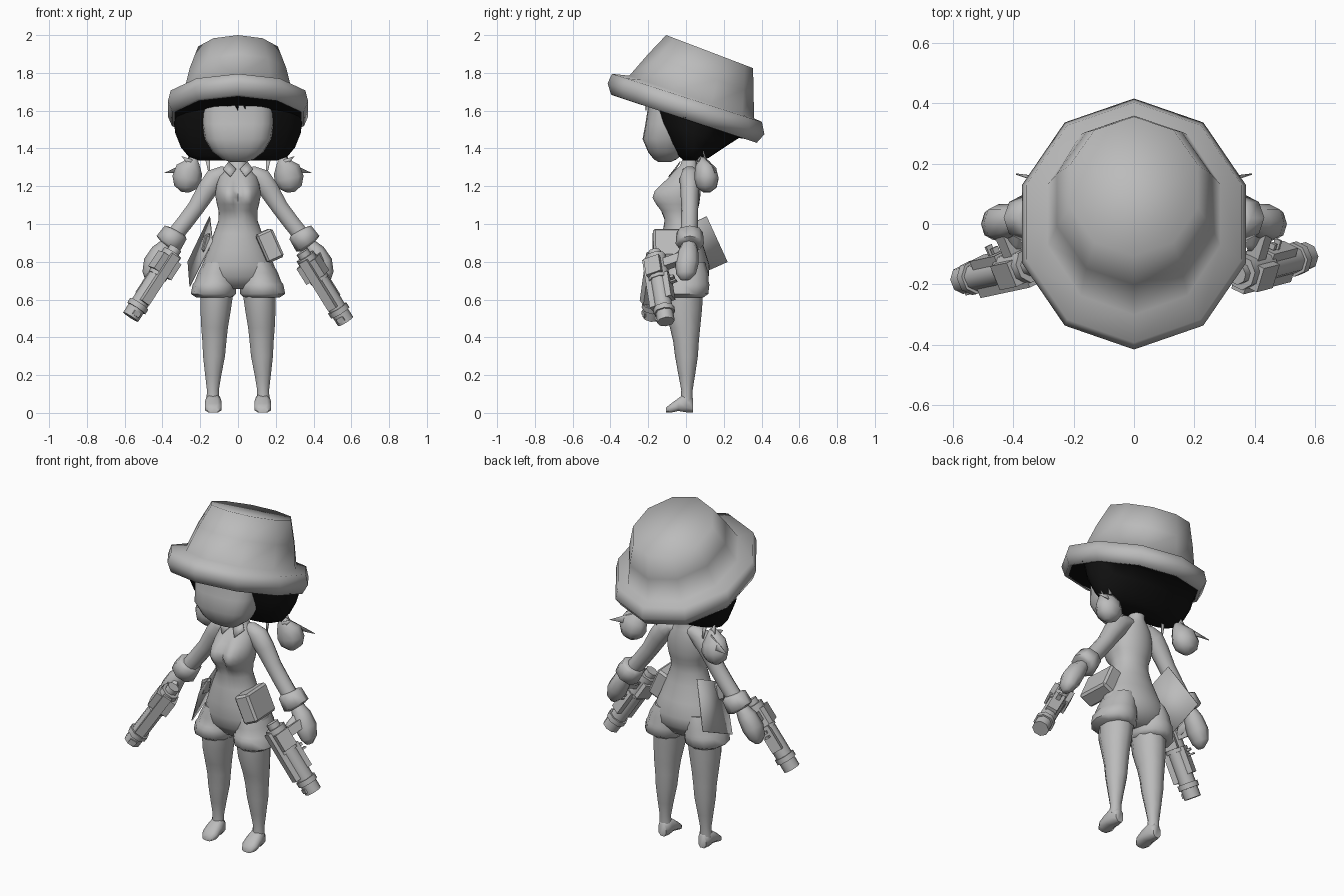
import bpy, bmesh, math
from mathutils import Vector as V


def material(name, c):
    m = bpy.data.materials.new(name)
    m.diffuse_color = (c, c, c, 1)
    return m


GREY = material("grey", 0.5)
BLACK = material("black", 0.006)
X, Y, Z = V((1, 0, 0)), V((0, 1, 0)), V((0, 0, 1))


def loft(bm, rings, n=10, phase=0.0, caps=(True, True), power=1.0):
    """Skin a row of sections (centre, half axis u, half axis v); power < 1 squares them."""
    def soft(t):
        return math.copysign(abs(t) ** power, t)
    loops = []
    for c, u, v in rings:
        ang = [math.tau * (k + phase) / n - math.pi / 2 for k in range(n)]
        loops.append([bm.verts.new(c + u * soft(math.cos(a)) + v * soft(math.sin(a))) for a in ang])
    for a, b in zip(loops, loops[1:]):
        for k in range(n):
            bm.faces.new((a[k], a[(k + 1) % n], b[(k + 1) % n], b[k]))
    if caps[0]:
        bm.faces.new(loops[0][::-1])
    if caps[1]:
        bm.faces.new(loops[-1])


def finish(name, bm, mat=GREY, angle=60, solid=True):
    if solid:
        bmesh.ops.recalc_face_normals(bm, faces=bm.faces)
    me = bpy.data.meshes.new(name)
    bm.to_mesh(me)
    bm.free()
    me.materials.append(mat)
    me.polygons.foreach_set("use_smooth", [True] * len(me.polygons))
    me.set_sharp_from_angle(angle=math.radians(angle))
    ob = bpy.data.objects.new(name, me)
    bpy.context.collection.objects.link(ob)
    return ob


def tilt(yf, zf, yb, zb, rx, cx=0):
    """Section through a front point and a back point."""
    f, b = V((cx, yf, zf)), V((cx, yb, zb))
    return (f + b) / 2, X * rx, (b - f) / 2


def flat(z, yf, yb, rx, cx=0):
    return tilt(yf, z, yb, z, rx, cx)


def tube(pts):
    """Sections along a path of (x, y, z, in-plane radius, depth radius)."""
    out = []
    for i, p in enumerate(pts):
        d = V(pts[min(i + 1, len(pts) - 1)][:3]) - V(pts[max(i - 1, 0)][:3])
        out.append((V(p[:3]), d.cross(Y).normalized() * p[3], Y * p[4]))
    return out


def part(name, rings, mat=GREY, n=10, angle=60, **kw):
    bm = bmesh.new()
    loft(bm, rings, n, **kw)
    return finish(name, bm, mat, angle)


def plates(name, polys, mat=GREY, thick=0.005):
    """Thin plates from a few corner points each."""
    bm = bmesh.new()
    for p in polys:
        bm.faces.new([bm.verts.new(q) for q in p])
    ob = finish(name, bm, mat, 30, solid=False)
    mod = ob.modifiers.new("thickness", "SOLIDIFY")
    mod.thickness, mod.offset = thick, 0
    return ob


# Bucket hat, tilted back, with a rolled brim
part("hat", [
    tilt(-.37, 1.675, .355, 1.437, .352), tilt(-.397, 1.685, .375, 1.43, .367),
    tilt(-.415, 1.745, .415, 1.475, .39), tilt(-.392, 1.795, .402, 1.54, .375),
    tilt(-.30, 1.785, .36, 1.56, .30), tilt(-.20, 1.90, .358, 1.69, .268),
    tilt(-.105, 2.0, .355, 1.825, .222)], caps=(False, True), angle=180)

# Bowl of hair filling the hat
part("hair", [
    tilt(-.372, 1.682, .357, 1.444, .354), tilt(-.19, 1.66, .28, 1.455, .342),
    tilt(-.15, 1.54, .225, 1.42, .332), tilt(-.09, 1.43, .165, 1.38, .302),
    tilt(-.045, 1.365, .12, 1.35, .262), tilt(-.01, 1.335, .08, 1.335, .205)], BLACK, n=20)
plates("fringe", [[(x - w, -.213, 1.70), (x + w, -.213, 1.70), (x + d, -.212, z)]
                  for x, w, d, z in ((-.075, .03, .02, 1.62), (-.025, .035, .025, 1.60),
                                     (.015, .03, .025, 1.605), (.05, .03, .02, 1.64))], BLACK)

# Face, flattened at the front
part("face", [
    flat(1.328, -.145, -.08, .04), flat(1.342, -.17, -.05, .085), flat(1.38, -.20, -.01, .135),
    flat(1.45, -.23, .02, .177), flat(1.53, -.215, .05, .19), flat(1.61, -.203, .05, .189),
    flat(1.70, -.20, .05, .175)], n=20, power=.72)

# Body with shorts, the bust raised from its front
bm = bmesh.new()
loft(bm, [
    flat(1.37, -.01, .065, .042), flat(1.31, -.03, .065, .045), flat(1.28, -.06, .07, .075),
    flat(1.25, -.08, .075, .10), flat(1.21, -.10, .078, .113), flat(1.175, -.11, .078, .118),
    flat(1.14, -.112, .075, .118), flat(1.105, -.11, .07, .112), flat(1.07, -.11, .06, .103),
    flat(1.02, -.11, .057, .103), flat(.95, -.125, .07, .128), flat(.86, -.14, .10, .16),
    flat(.78, -.14, .125, .192), flat(.72, -.13, .12, .20), flat(.655, -.08, .07, .12)], 28)
for v in bm.verts:
    if v.co.y < 0:
        d = ((abs(v.co.x) - .055) / .06) ** 2 + ((v.co.z - 1.145) / .08) ** 2
        v.co.y -= .075 * math.exp(-d)
finish("body", bm)

# Collar points
plates("collar", [[(s * .01, -.06, 1.29), (s * .05, -.03, 1.33), (s * .08, -.055, 1.29),
                   (s * .04, -.092, 1.25)] for s in (1, -1)])

for s, side in ((1, "left"), (-1, "right")):
    # Shorts cuff, leg and shoe
    part(side + "_shorts_cuff", [
        flat(.80, -.115, .10, .075, s * .105), flat(.74, -.13, .118, .097, s * .115),
        flat(.695, -.138, .12, .107, s * .122), flat(.68, -.15, .124, .115, s * .125),
        flat(.63, -.147, .118, .12, s * .13), flat(.61, -.12, .09, .095, s * .125)], n=12)
    part(side + "_leg", [
        flat(.64, -.12, .09, .092, s * .112), flat(.55, -.115, .085, .085, s * .118),
        flat(.45, -.085, .075, .074, s * .124), flat(.38, -.068, .068, .067, s * .125),
        flat(.30, -.058, .063, .061, s * .127), flat(.20, -.04, .048, .045, s * .131),
        flat(.12, -.025, .035, .033, s * .133), flat(.06, -.03, .035, .036, s * .133)])
    part(side + "_shoe", [
        (V((s * .131, y, (a + b) / 2)), X * r, Z * (b - a) / 2) for y, a, b, r in
        ((.036, .0, .08, .026), (.0, .0, .11, .04), (-.04, .008, .08, .046),
         (-.08, 0, .05, .047), (-.105, .0, .03, .032))], n=8, phase=.5, power=.75)

    # Arm, sleeve cuff and hand
    part(side + "_arm", tube([
        (s * .03, .025, 1.27, .025, .03), (s * .075, .02, 1.265, .045, .045),
        (s * .12, .02, 1.24, .06, .055), (s * .165, .02, 1.18, .056, .05),
        (s * .22, .02, 1.09, .047, .045), (s * .28, .018, 1.01, .046, .045),
        (s * .36, .015, .91, .045, .045)]))
    part(side + "_sleeve_cuff", tube([
        (s * .325, .02, .965, .05, .05), (s * .33, .02, .955, .068, .07),
        (s * .37, .02, .895, .074, .075), (s * .378, .02, .885, .045, .05)]), n=8, angle=70)
    part(side + "_hand", tube([
        (s * .38, .015, .89, .035, .04), (s * .41, .01, .85, .052, .055),
        (s * .445, .005, .79, .058, .062), (s * .468, .0, .735, .04, .052),
        (s * .475, -.005, .705, .018, .025)]), n=8)
    part(side + "_thumb", [
        (V((s * .40, -.02, .84)), X * .025, Z * .03), (V((s * .39, -.07, .81)), X * .024, Z * .026),
        (V((s * .39, -.10, .79)), X * .01, Z * .012)], n=6)

    # Pigtail bun with a pointed ribbon
    part(side + "_bun", tube([
        (s * .235, .085, 1.35, .02, .02), (s * .24, .09, 1.325, .04, .035),
        (s * .258, .105, 1.29, .072, .058), (s * .27, .11, 1.24, .08, .066),
        (s * .277, .11, 1.195, .062, .055), (s * .28, .11, 1.168, .02, .02)]), n=9)
    plates(side + "_ribbon", [
        [(s * .25, .12, 1.335), (s * .39, .165, 1.27), (s * .27, .15, 1.27)],
        [(s * .24, .06, 1.34), (s * .30, .08, 1.36), (s * .26, .06, 1.31)],
        [(s * .22, .10, 1.33), (s * .255, .09, 1.39), (s * .27, .11, 1.33)],
        [(s * .15, .05, 1.35), (s * .175, .05, 1.35), (s * .145, .06, 1.22)]])

    # Pistol, laid out along its own axis with the grip towards the hand
    a = V((.345, -.165, .845)) if s > 0 else V((-.335, -.135, .865))
    b = V((.575, -.105, .475)) if s > 0 else V((-.57, -.185, .505))
    w = (b - a).normalized()
    v = V((s * .45, .0, .80)) - a
    v = (v - w * v.dot(w)).normalized()
    u = v.cross(w)
    bm = bmesh.new()
    # sides, half width, half depth, start, end, depth offset
    for n, ru, rv, t0, t1, off in (
            (8, .052, .058, .02, .17, 0), (8, .035, .035, -.01, .03, 0),
            (4, .06, .043, .05, .15, -.005), (8, .047, .047, .16, .36, 0),
            (4, .025, .018, .03, .33, -.05), (4, .03, .02, .15, .30, .042),
            (8, .057, .057, .345, .375, 0), (8, .047, .047, .37, .43, 0),
            (4, .025, .075, .06, .11, .09), (4, .012, .01, .17, .185, .075),
            (4, .012, .035, .20, .21, .06), (4, .02, .02, .39, .415, -.03)):
        k = math.sqrt(2) if n == 4 else 1
        loft(bm, [(a + w * t + v * off, u * ru * k, v * rv * k) for t in (t0, t1)], n, .5)
    finish(side + "_pistol", bm, angle=50)


def pouch(name, centre, size, ry, rz):
    bm = bmesh.new()
    bmesh.ops.create_cube(bm, size=1)
    for p in bm.verts:
        p.co = V(p.co[i] * size[i] for i in range(3))
    bmesh.ops.bevel(bm, geom=bm.edges[:], offset=.012, segments=1, affect="EDGES")
    ob = finish(name, bm, angle=30)
    ob.location, ob.rotation_euler = centre, (0, ry, rz)


# Hip pouches and the hanging card
pouch("hip_pouch", (.165, -.075, .885), (.095, .20, .165), math.radians(-24), math.radians(3))
pouch("small_pouch", (-.165, -.07, .90), (.03, .06, .10), math.radians(15), math.radians(-20))
plates("hanging_card", [[(-.15, .11, 1.04), (-.135, -.17, .91), (-.255, -.07, .67), (-.265, .22, .80)]])
